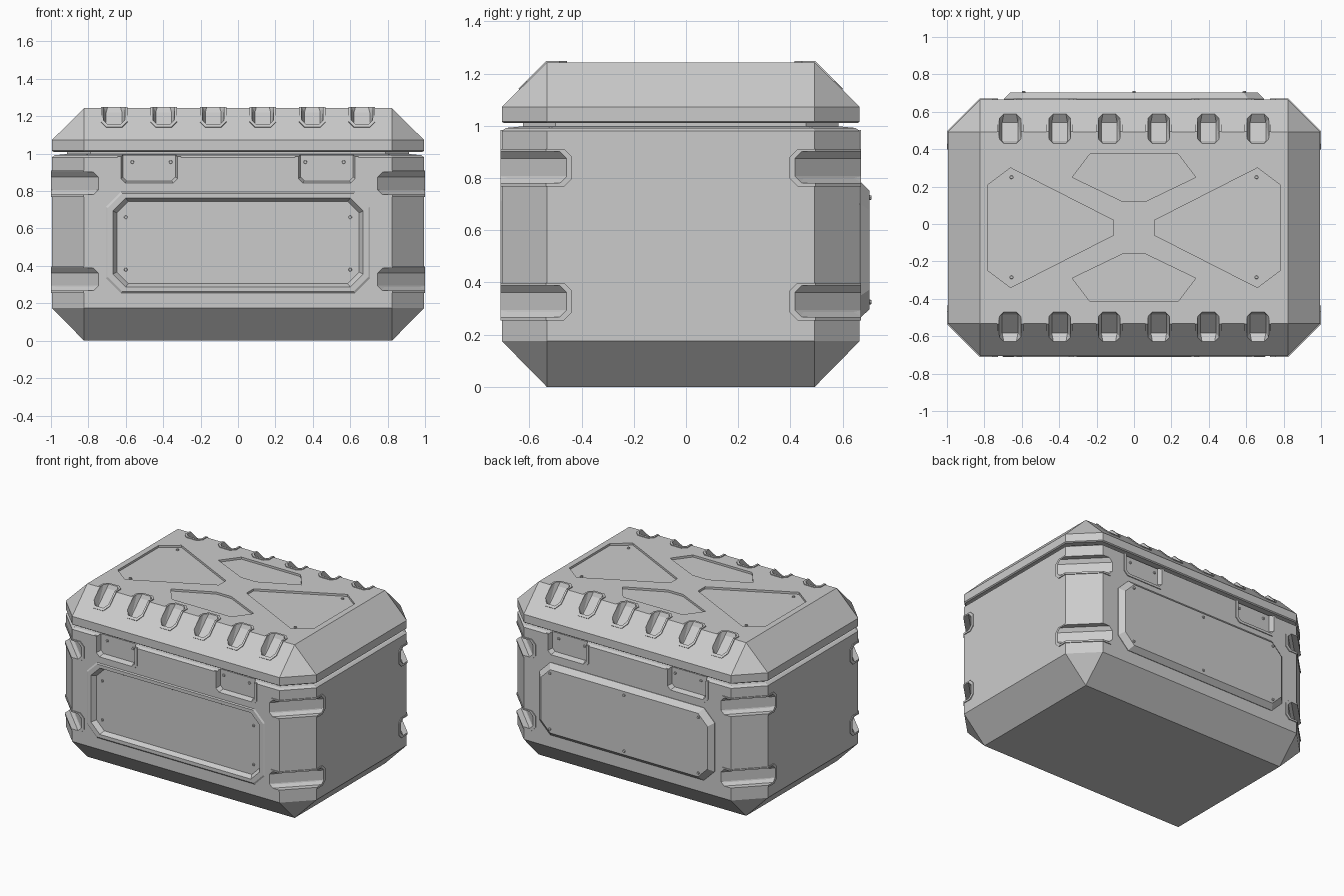
import bpy, bmesh, math
from mathutils import Matrix, Vector

if "Cube" in bpy.data.objects:
    bpy.data.objects.remove(bpy.data.objects["Cube"])

HX, HY, YC, CH = 0.995, 0.685, -0.02, 0.172   # half sizes, y centre, corner chamfer
TOP, RIM = 1.243, 0.006                       # lid height, raised rim thickness


def Y(side, out=0.0):
    """y of the front (-1) or back (1) wall, pushed outward."""
    return YC + side * (HY + out)


def hull(bm, pts):
    vs = [bm.verts.new(p) for p in pts]
    r = bmesh.ops.convex_hull(bm, input=vs)
    junk = {v for v in r["geom_interior"] + r["geom_unused"]
            if isinstance(v, bmesh.types.BMVert) and v.is_valid}
    bmesh.ops.delete(bm, geom=list(junk), context='VERTS')


def finish(bm, name):
    bmesh.ops.dissolve_limit(bm, angle_limit=0.01, verts=bm.verts[:], edges=bm.edges[:])
    bmesh.ops.recalc_face_normals(bm, faces=bm.faces[:])
    me = bpy.data.meshes.new(name)
    bm.to_mesh(me)
    bm.free()
    ob = bpy.data.objects.new(name, me)
    bpy.context.collection.objects.link(ob)
    return ob


def boolean(target, bm, op):
    tool = finish(bm, "helper")
    tool.hide_render = True
    m = target.modifiers.new("bool", 'BOOLEAN')
    m.operation, m.solver, m.object = op, 'EXACT', tool
    bpy.context.view_layer.objects.active = target
    bpy.ops.object.modifier_apply(modifier=m.name)
    bpy.data.objects.remove(tool)


def rect(inset, z):
    return [(sx * (HX - inset), YC + sy * (HY - inset), z) for sx in (-1, 1) for sy in (-1, 1)]


def octa(inset, z):
    c = CH - 0.586 * inset
    x, y = HX - inset, HY - inset
    return [(sx * (x - a), YC + sy * (y - b), z)
            for sx in (-1, 1) for sy in (-1, 1) for a, b in ((c, 0), (0, c))]


def solid(name, *rings):
    bm = bmesh.new()
    hull(bm, [p for r in rings for p in r])
    return finish(bm, name)


def outline(x0, x1, z0, z1, c, ctop=None):
    """Rectangle in x,z with chamfered corners."""
    t = c if ctop is None else ctop
    return [(x0 + c, z0), (x1 - c, z0), (x1, z0 + c), (x1, z1 - t),
            (x1 - t, z1), (x0 + t, z1), (x0, z1 - t), (x0, z0 + c)]


def plate(bm, side, *layers):
    """Tapered slab on the front or back wall; layers are (outline, outward offset)."""
    pts = {(round(x, 5), Y(side, d), round(z, 5)) for o, d in layers for x, z in o}
    hull(bm, pts)


# Main shells
body = solid("case_body", rect(CH, 0), octa(0, 0.175), octa(0, 0.98), octa(0.015, 0.992), octa(0.08, 0.998))
neck = solid("seam_neck", octa(0.08, 0.95), octa(0.08, 1.05))
lid = solid("lid", octa(0.008, 1.01), octa(0, 1.016), octa(0, 1.073), rect(CH, TOP))

add, cut = bmesh.new(), bmesh.new()

# Corner grips wrapping the four upright corners, two per corner
def corner(bm, sx, sy, pts):
    hull(bm, [(sx * (HX - a), YC + sy * (HY - b), z) for a, b, z in pts])


def wrap(end, z0, z1, o, c):
    k = CH - 0.414 * o
    half = [(end, -o, z0 + c), (end, -o, z1 - c), (end - c, -o, z0), (end - c, -o, z1),
            (k, -o, z0), (k, -o, z1)]
    return half + [(b, a, z) for a, b, z in half]


for sx in (-1, 1):
    for sy in (-1, 1):
        for z0, z1 in ((0.255, 0.398), (0.768, 0.911)):
            corner(add, sx, sy, wrap(0.268, z0, z1, RIM, 0.03) + wrap(0.268, z0, z1, -0.03, 0.03))
            floor = [(a, b, z) for a, b in ((0.215, 0.024), (0.024, 0.215)) for z in (z0 + 0.032, z1 - 0.05)]
            corner(cut, sx, sy, wrap(0.252, z0 + 0.013, z1 - 0.01, 0.01, 0.026) + floor)

# Latch pockets below the lid, front and back
for side in (-1, 1):
    for s in (-1, 1):
        xa, xb = sorted((s * 0.305, s * 0.645))
        plate(add, side, (outline(xa, xb, 0.825, 0.985, 0.03, 0), RIM),
              (outline(xa, xb, 0.825, 0.985, 0.03, 0), -0.02))
        plate(cut, side, (outline(xa + 0.017, xb - 0.017, 0.842, 1.05, 0.024, 0), 0.01),
              (outline(xa + 0.03, xb - 0.03, 0.855, 1.05, 0.02, 0), -0.03))

# Front sunken panel with raised frame
plate(add, -1, (outline(-0.697, 0.697, 0.263, 0.787, 0.077), RIM),
      (outline(-0.707, 0.707, 0.255, 0.795, 0.08), 0), (outline(-0.707, 0.707, 0.255, 0.795, 0.08), -0.02))
plate(cut, -1, (outline(-0.672, 0.672, 0.285, 0.765, 0.07), 0.01),
      (outline(-0.648, 0.648, 0.305, 0.745, 0.062), -0.025))
boolean(body, add, 'UNION')
boolean(body, cut, 'DIFFERENCE')

# Back raised panel
bm = bmesh.new()
plate(bm, 1, (outline(-0.695, 0.695, 0.265, 0.785, 0.085), -0.01),
      (outline(-0.695, 0.695, 0.265, 0.785, 0.085), 0.004), (outline(-0.662, 0.662, 0.297, 0.752, 0.075), 0.037))
finish(bm, "back_panel")

# Notches along the front and back top edges of the lid
add, cut = bmesh.new(), bmesh.new()
EDGE = HY - CH


def notch(top, low, w, c, o):
    """Chamfered outline bent over the lid edge, offset outward by o; (x, dist, z)."""
    q = 0.707 * o
    pts = []
    for s in (-1, 1):
        pts += [(s * (w - c), -top, o), (s * w, c - top, o), (s * w, 0.414 * o, o),
                (s * w, low - c + q, c - low + q), (s * (w - c), low + q, q - low)]
    return pts


for side in (-1, 1):
    for i in range(6):
        cx = -0.6625 + i * 0.265
        put = lambda ps: [(cx + x, YC + side * (EDGE + d), TOP + z) for x, d, z in ps]
        hull(add, put(notch(0.078, 0.105, 0.071, 0.03, RIM) + notch(0.078, 0.105, 0.071, 0.03, -0.02)))
        floor = [(s * 0.042, d, z) for s in (-1, 1) for d, z in ((-0.05, -0.022), (0.05, -0.118))]
        hull(cut, put(notch(0.064, 0.092, 0.058, 0.025, 0.01) + floor))

# Sunken fields on the lid top
side_field = [(0.78, 0.23), (0.66, 0.32), (0.11, 0.04), (0.11, -0.04), (0.66, -0.32), (0.78, -0.23)]
mid_field = [(-0.33, 0.27), (-0.235, 0.395), (0.235, 0.395), (0.33, 0.27), (0.06, 0.14), (-0.06, 0.14)]
for s in (-1, 1):
    hull(cut, [(s * x, YC + y, z) for x, y in side_field for z in (TOP - 0.015, TOP + 0.02)])
    hull(cut, [(x, YC + s * y, z) for x, y in mid_field for z in (TOP - 0.015, TOP + 0.02)])
boolean(lid, add, 'UNION')
boolean(lid, cut, 'DIFFERENCE')

# Bolts
bm = bmesh.new()


def bolt(pos, axis):
    rot = Vector(axis).to_track_quat('Z', 'Y').to_matrix().to_4x4()
    bmesh.ops.create_cone(bm, cap_ends=True, segments=8, radius1=0.011, radius2=0.008,
                          depth=0.014, matrix=Matrix.Translation(pos) @ rot)


for s in (-1, 1):
    for z in (0.38, 0.66):
        bolt((s * 0.6, Y(-1, -0.024), z), (0, -1, 0))
    for side in (-1, 1):
        for x in (0.36, 0.565):
            bolt((s * x, Y(side, -0.029), 0.955), (0, side, 0))
    for y in (0.25, -0.285):
        bolt((s * 0.655, y, TOP - 0.014), (0, 0, 1))
for x in (-0.59, 0, 0.59):
    for z in (0.325, 0.725):
        bolt((x, Y(1, 0.038), z), (0, 1, 0))
finish(bm, "bolts")
